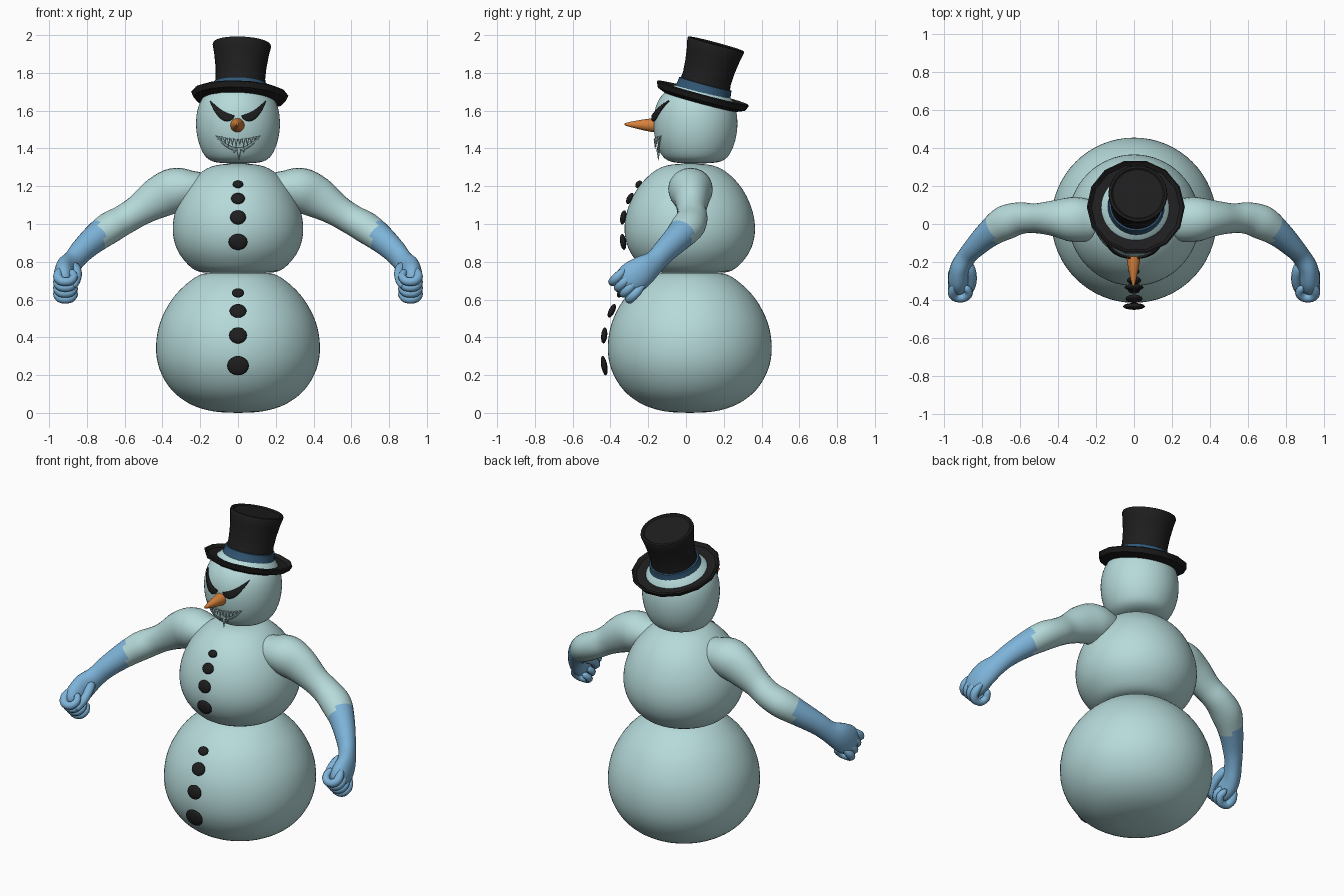
import bpy, bmesh, math
from mathutils import Vector, Matrix

if "Cube" in bpy.data.objects:
    bpy.data.objects.remove(bpy.data.objects["Cube"])


def material(name, r, g, b):
    m = bpy.data.materials.new(name)
    m.diffuse_color = (r, g, b, 1)
    m.use_nodes = True
    m.node_tree.nodes["Principled BSDF"].inputs["Base Color"].default_value = m.diffuse_color
    return m


SNOW = material("pale_snow", 0.47, 0.70, 0.70)
GLOVE = material("glove_blue", 0.205, 0.45, 0.69)
COAL = material("coal_black", 0.013, 0.013, 0.014)
BAND = material("band_blue", 0.032, 0.095, 0.175)
CARROT = material("carrot_orange", 0.68, 0.22, 0.045)


def finish(name, bm, *mats, sharp=40, mirror=False):
    bmesh.ops.remove_doubles(bm, verts=bm.verts, dist=0.0004)
    bmesh.ops.recalc_face_normals(bm, faces=bm.faces)
    for f in bm.faces:
        f.smooth = True
    for e in bm.edges:
        e.smooth = e.calc_face_angle(0) < math.radians(sharp)
    me = bpy.data.meshes.new(name)
    bm.to_mesh(me)
    bm.free()
    ob = bpy.data.objects.new(name, me)
    bpy.context.collection.objects.link(ob)
    for m in mats:
        me.materials.append(m)
    if mirror:
        ob.modifiers.new("mirror", 'MIRROR').use_mirror_merge = False
    return ob


def spline(pts, n=4):
    """Smooth curve through points of any dimension."""
    out = []
    for i in range(len(pts) - 1):
        a, b, c, d = pts[max(i - 1, 0)], pts[i], pts[i + 1], pts[min(i + 2, len(pts) - 1)]
        for k in range(n):
            t = k / n
            out.append(tuple(0.5 * (2 * q + (r - p) * t + (2 * p - 5 * q + 4 * r - s) * t * t
                                    + (3 * q - p - 3 * r + s) * t ** 3)
                             for p, q, r, s in zip(a, b, c, d)))
    return out + [tuple(pts[-1])]


def skin_rings(bm, rings, wrap=True):
    vs = [[bm.verts.new(p) for p in ring] for ring in rings]
    for a, b in zip(vs, vs[1:]):
        n = len(a)
        for j in range(n if wrap else n - 1):
            bm.faces.new((a[j], a[(j + 1) % n], b[(j + 1) % n], b[j]))
    return vs


def lathe(name, prof, mat, M=Matrix(), seg=48, sharp=40):
    bm = bmesh.new()
    skin_rings(bm, [[M @ Vector((r * math.cos(2 * math.pi * j / seg),
                                 r * math.sin(2 * math.pi * j / seg), z))
                     for j in range(seg)] for r, z in prof])
    return finish(name, bm, mat, sharp=sharp)


def tube(bm, pts, seg=16, n=4):
    """Tube along (x, y, z, side radius, vertical radius) points."""
    path = spline(pts, n)
    rings = []
    for i, p in enumerate(path):
        t = (Vector(path[min(i + 1, len(path) - 1)][:3]) - Vector(path[max(i - 1, 0)][:3])).normalized()
        side = t.cross(Vector((0, 0, 1))).normalized()
        up = side.cross(t)
        rings.append([Vector(p[:3]) + side * p[3] * math.cos(2 * math.pi * j / seg)
                      + up * p[4] * math.sin(2 * math.pi * j / seg) for j in range(seg)])
    vs = skin_rings(bm, rings)
    bm.faces.new(vs[0])
    bm.faces.new(vs[-1])


# Three snowballs
lower = spline([(0, 0), (.13, .008), (.25, .045), (.35, .12), (.415, .23), (.434, .35),
                (.412, .48), (.35, .60), (.27, .685), (.19, .735), (.1, .743), (0, .744)])
middle = spline([(0, .742), (.12, .742), (.22, .752), (.295, .82), (.335, .9), (.345, .99), (.325, 1.09),
                 (.275, 1.19), (.2, 1.27), (.12, 1.31), (0, 1.322)])
head = spline([(0, 1.322), (.07, 1.322), (.135, 1.332), (.178, 1.365), (.21, 1.44), (.222, 1.53),
               (.21, 1.62), (.17, 1.69), (.1, 1.74), (0, 1.76)])
HY = 0.05
lathe("lower_snowball", lower, SNOW, Matrix.Translation((0, .02, 0)), 64)
lathe("middle_snowball", middle, SNOW, Matrix.Translation((0, .02, 0)), 64)
head_ob = lathe("head", head, SNOW, Matrix.Translation((0, HY, 0)), 64)


def face_y(x, z):
    """Front surface of the head."""
    for (r0, z0), (r1, z1) in zip(head, head[1:]):
        if z0 <= z <= z1 and z1 > z0:
            r = r0 + (r1 - r0) * (z - z0) / (z1 - z0)
            return HY - math.sqrt(max(r * r - x * x, 0))
    return HY


# Carved grin
def upper_lip(x):
    return 1.447 + .021 * (x / .118) ** 2


def lower_lip(x):
    return 1.396 + .071 * (x / .118) ** 2


bm = bmesh.new()
rings = []
for i in range(21):
    x = -.117 + .234 * i / 20
    a, b = upper_lip(x), lower_lip(x)
    rings.append([(x, -.3, b), (x, -.3, a), (x, face_y(x, a) + .022, a), (x, face_y(x, b) + .022, b)])
vs = skin_rings(bm, rings)
bm.faces.new(vs[0])
bm.faces.new(vs[-1])
cutter = finish("mouth_cutter", bm, SNOW)
cutter.hide_render = True
mod = head_ob.modifiers.new("mouth", 'BOOLEAN')
mod.operation, mod.solver, mod.object = 'DIFFERENCE', 'EXACT', cutter
bpy.context.view_layer.objects.active = head_ob
head_ob.select_set(True)
bpy.ops.object.modifier_apply(modifier="mouth")
bpy.data.objects.remove(cutter)
bpy.ops.object.shade_smooth_by_angle(angle=math.radians(40))

# Lower lip, icicle teeth and frozen drips
bm = bmesh.new()
tube(bm, [(x, face_y(x, lower_lip(x)) - .001, lower_lip(x), r, r) for x, r in
          ((-.118, .002), (-.09, .006), (-.045, .008), (0, .009), (.045, .008), (.09, .006), (.118, .002))], 8)
finish("lower_lip", bm, SNOW)
bm = bmesh.new()
teeth = [(-.09 + .02 * i, upper_lip(-.09 + .02 * i) + .004,
          (.026, .036, .048, .04, .055, .036, .05, .042, .034, .022)[i], .008) for i in range(10)]
for x, z, h, r in teeth + [(.005, 1.398, .062, .011), (-.02, 1.402, .03, .008), (.03, 1.402, .026, .008)]:
    bmesh.ops.create_cone(bm, segments=8, radius1=.001, radius2=r, depth=h, cap_ends=True,
                          matrix=Matrix.Translation((x, face_y(x, z) - .001, z - h / 2)))
finish("icicles", bm, SNOW, sharp=60)

# Angry eyes as thin curved plates
bm = bmesh.new()
rings = []
for i in range(17):
    t = i / 16
    x, line, s = -.146 + .128 * t, 1.652 - .078 * t, math.sin(math.pi * t)
    top, bot = line - .013 * s, line - .062 * max(s, 0) ** .7
    rings.append([(x, face_y(x, z) - .009, z) for z in [top + (bot - top) * k / 4 for k in range(5)]])
skin_rings(bm, rings, wrap=False)
eyes = finish("eyes", bm, COAL, mirror=True)
sol = eyes.modifiers.new("thickness", 'SOLIDIFY')
sol.thickness, sol.offset = .009, 0

# Carrot nose
lathe("carrot_nose", [(0, 0), (.036, 0), (.037, .03), (.028, .085), (.014, .15), (.006, .178), (0, .181)],
      CARROT, Matrix.Translation((-.003, -.145, 1.522)) @ Matrix.Rotation(math.radians(88), 4, 'X'), 20)

# Coal buttons: z, y, half width, half height, lean
bm = bmesh.new()
for z, y, w, h, lean in ((1.21, -.25, .028, .022, -40), (1.135, -.297, .037, .032, -28),
                         (1.035, -.332, .042, .038, -10), (.905, -.333, .05, .043, 8),
                         (.635, -.345, .033, .028, -38), (.54, -.393, .045, .039, -25),
                         (.41, -.433, .047, .043, -6), (.25, -.433, .058, .052, 10)):
    M = (Matrix.Translation((0, y, z)) @ Matrix.Rotation(math.radians(lean), 4, 'X')
         @ Matrix.Diagonal((w, .016, h, 1)))
    bmesh.ops.create_uvsphere(bm, u_segments=16, v_segments=10, radius=1, matrix=M)
finish("buttons", bm, COAL, sharp=80)

# Top hat, tipped back
H = (Matrix.Translation((.008, .08, 1.657)) @ Matrix.Rotation(math.radians(2.5), 4, 'Y')
     @ Matrix.Rotation(math.radians(-15), 4, 'X'))
lathe("hat_brim", [(0, -.008), (.2, -.012), (.245, .006), (.258, .034), (.25, .04), (.233, .022),
                   (.14, .016), (0, .016)], COAL, H, 14)
lathe("hat_crown", [(.142, .01), (.136, .07), (.131, .12), (.135, .18), (.145, .25), (.155, .297),
                    (.152, .307), (.14, .309), (.132, .302), (0, .302)], COAL, H, 32)
lathe("hat_band", [(.13, .01), (.158, .012), (.158, .03), (.147, .055), (.143, .088), (.13, .09)],
      BAND, H, 32)

# Arms running into gloved palms
bm = bmesh.new()
tube(bm, [(.15, .02, 1.2, .02, .02), (.18, .02, 1.2, .08, .07), (.24, .02, 1.19, .11, .095),
          (.33, .025, 1.18, .117, .118), (.42, .03, 1.14, .095, .11), (.52, .03, 1.075, .078, .085),
          (.60, .03, 1.025, .084, .08), (.68, .005, .98, .09, .083), (.76, -.05, .92, .072, .074),
          (.83, -.115, .855, .058, .064), (.875, -.165, .80, .05, .062), (.91, -.225, .755, .053, .08),
          (.922, -.29, .71, .055, .085), (.922, -.34, .68, .04, .06), (.92, -.355, .67, .01, .01)], 24)
for f in bm.faces:
    c = f.calc_center_median()
    f.material_index = 1 if c.x - .5 * c.y - .3 * c.z > .475 else 0
finish("arms", bm, SNOW, GLOVE, mirror=True)

# Curled fingers and thumbs
bm = bmesh.new()
for i in range(4):
    y, z = -.338 + .03 * i, .745 - .031 * i
    tube(bm, [(x, y - .7 * d, z - .7 * d, r, r) for x, d, r in
              ((.94, -.03, .012), (.952, .01, .023), (.952, .045, .025), (.93, .07, .024),
               (.89, .068, .023), (.868, .035, .022), (.88, 0, .018), (.89, -.01, .006))], 10, 3)
tube(bm, [(.885, -.19, .78, .015, .015), (.865, -.23, .77, .028, .028), (.852, -.28, .74, .026, .026),
          (.855, -.325, .705, .023, .024), (.868, -.355, .675, .017, .018), (.873, -.363, .667, .005, .005)], 10, 3)
finish("fingers", bm, GLOVE, sharp=70, mirror=True)
